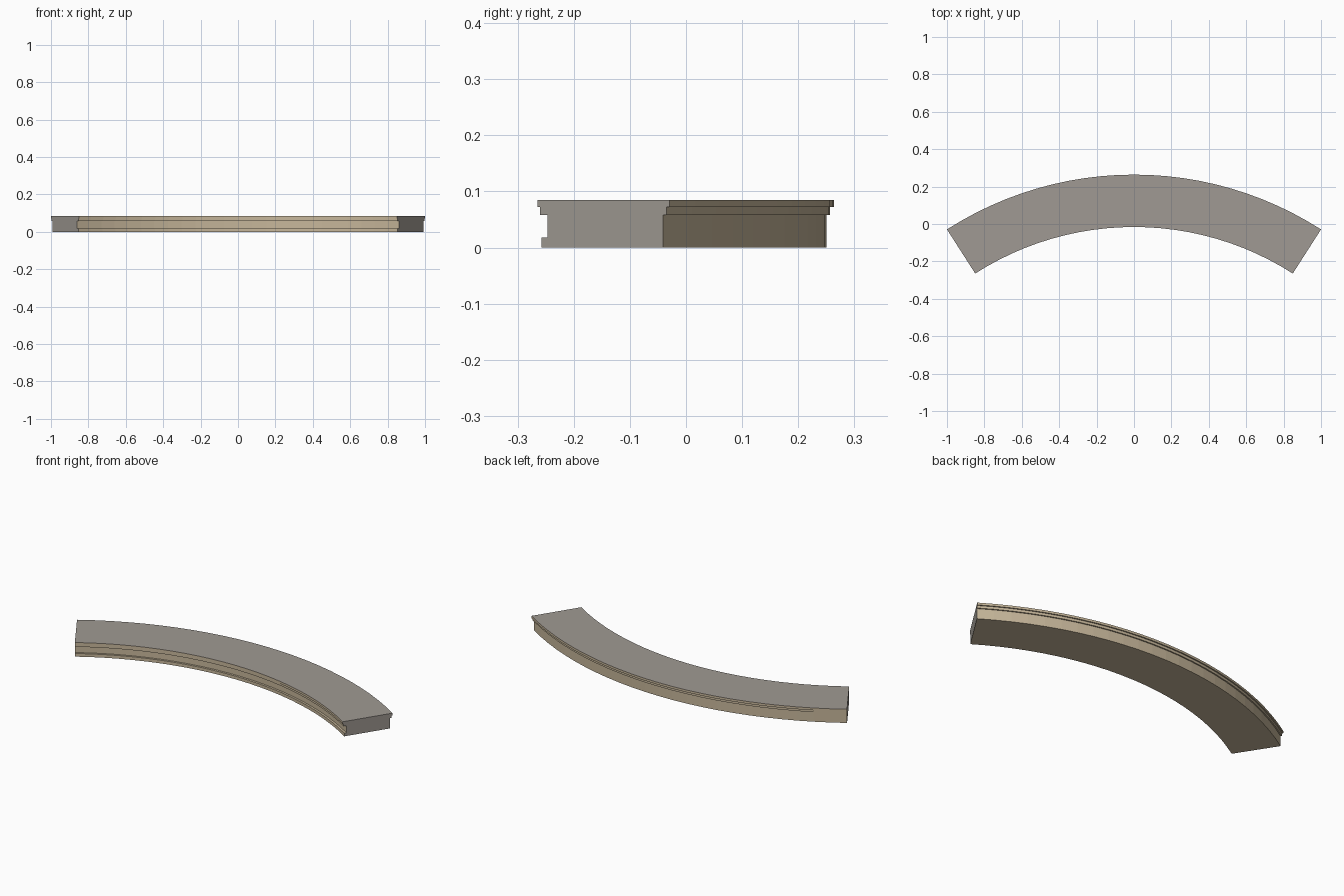
import bpy, bmesh, math

if "Cube" in bpy.data.objects:
    bpy.data.objects.remove(bpy.data.objects["Cube"])

R_OUT, CENTRE_Y = 1.853, -1.589      # outer radius and arc centre
HALF = math.asin(1 / R_OUT)          # half of the swept angle
SEGS = 24

# Cross-section as (radius, height), going round the moulding
PROFILE = [(1.582, 0), (1.839, 0), (1.839, .058), (1.846, .058), (1.846, .072),
           (1.853, .072), (1.853, .085), (1.573, .085), (1.573, .072), (1.578, .072),
           (1.578, .058), (1.594, .058), (1.594, .018), (1.582, .018)]


def material(name, srgb):
    m = bpy.data.materials.new(name)
    m.diffuse_color = [((c / 255 + .055) / 1.055) ** 2.4 for c in srgb] + [1]
    m.use_nodes = True
    m.node_tree.nodes["Principled BSDF"].inputs["Base Color"].default_value = m.diffuse_color
    return m


# Sweep the cross-section along the arc
bm = bmesh.new()
rings = []
for i in range(SEGS + 1):
    a = HALF * (2 * i / SEGS - 1)
    rings.append([bm.verts.new((r * math.sin(a), CENTRE_Y + r * math.cos(a), z))
                  for r, z in PROFILE])
n = len(PROFILE)
for r0, r1 in zip(rings, rings[1:]):
    for j in range(n):
        k = (j + 1) % n
        bm.faces.new((r0[j], r0[k], r1[k], r1[j]))
ends = [bm.faces.new(rings[0]), bm.faces.new(rings[-1])]
bmesh.ops.recalc_face_normals(bm, faces=bm.faces)

# Grey top and cut ends, beige everywhere else
for f in bm.faces:
    on_top = all(v.co.z > .084 for v in f.verts)
    f.material_index = 1 if on_top or f in ends else 0

mesh = bpy.data.meshes.new("curved_moulding")
bm.to_mesh(mesh)
bm.free()
mesh.materials.append(material("warm beige", (198, 182, 154)))
mesh.materials.append(material("stone grey", (160, 154, 147)))
bpy.context.collection.objects.link(bpy.data.objects.new("curved_moulding", mesh))
